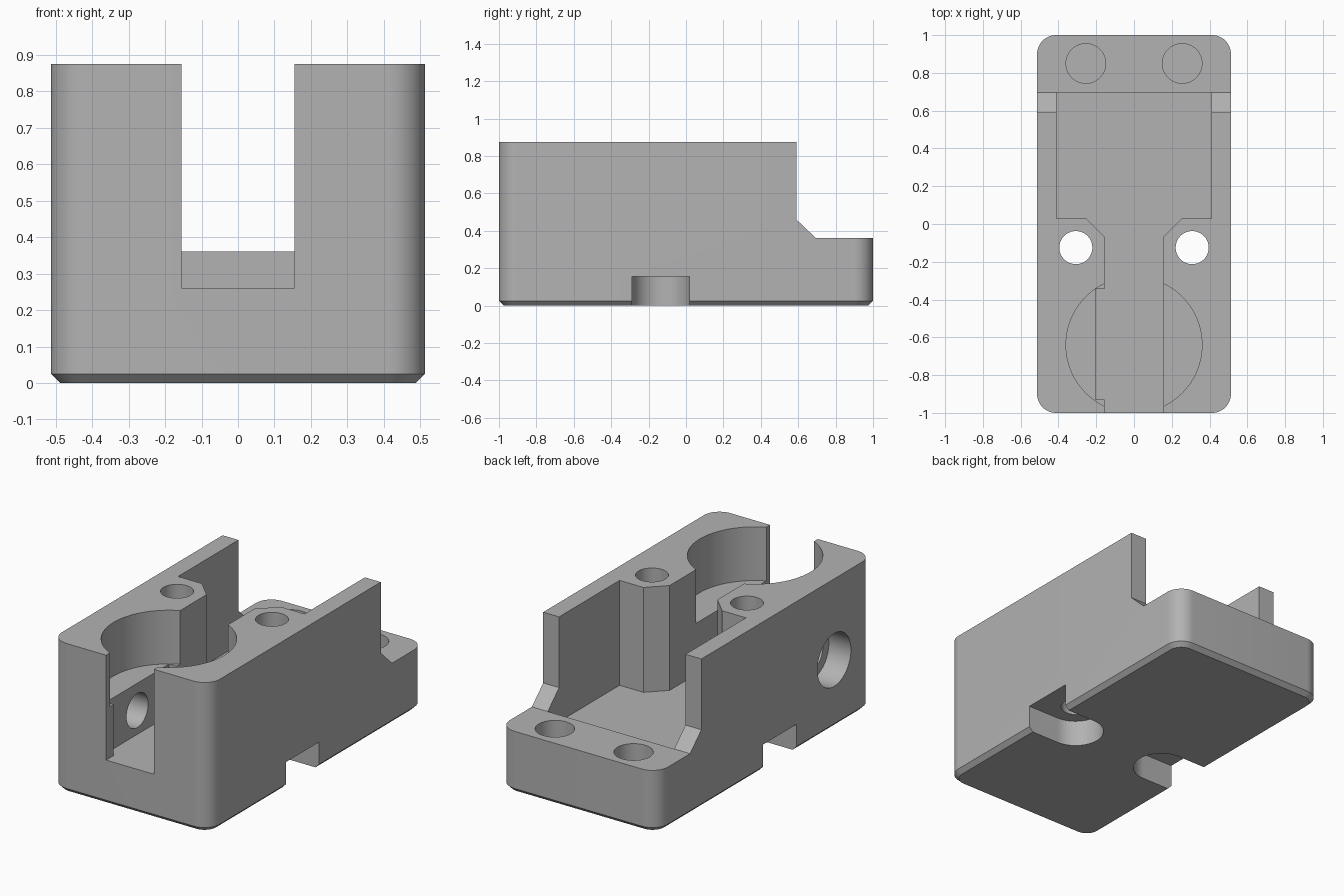
import bpy, bmesh, math
from mathutils import Matrix, Vector

old = bpy.data.objects.get("Cube")
if old:
    bpy.data.objects.remove(old, do_unlink=True)

HALF_W, TOP, FLOOR, SHELF = 0.513, 0.875, 0.26, 0.56

grey = bpy.data.materials.new("plain_grey")
grey.use_nodes = True
grey.diffuse_color = (0.45, 0.45, 0.45, 1)
grey.node_tree.nodes["Principled BSDF"].inputs["Base Color"].default_value = grey.diffuse_color


def loft(name, rings):
    """Closed solid skinned through matching rings of points."""
    bm = bmesh.new()
    loops = [[bm.verts.new(p) for p in ring] for ring in rings]
    n = len(loops[0])
    for a, b in zip(loops, loops[1:]):
        for i in range(n):
            j = (i + 1) % n
            bm.faces.new((a[i], a[j], b[j], b[i]))
    bm.faces.new(loops[0][::-1])
    bm.faces.new(loops[-1])
    bmesh.ops.recalc_face_normals(bm, faces=bm.faces)
    mesh = bpy.data.meshes.new(name)
    bm.to_mesh(mesh)
    bm.free()
    obj = bpy.data.objects.new(name, mesh)
    bpy.context.collection.objects.link(obj)
    return obj


def prism(name, outline, z0, z1):
    return loft(name, [[(x, y, z) for x, y in outline] for z in (z0, z1)])


def arc(cx, cy, r, start, end, steps):
    angles = [math.radians(start + (end - start) * i / steps) for i in range(steps + 1)]
    return [(cx + r * math.cos(a), cy + r * math.sin(a)) for a in angles]


def cylinder(name, x, y, r, z0, z1, sides=64):
    return prism(name, arc(x, y, r, 0, 360, sides)[:-1], z0, z1)


def rounded_block(inset):
    w, d, r = HALF_W - inset, 1 - inset, 0.1 - inset
    pts = []
    for sx, sy, start in ((1, 1, 0), (-1, 1, 90), (-1, -1, 180), (1, -1, 270)):
        pts += arc(sx * (w - r), sy * (d - r), r, start, start + 90, 12)
    return pts


# Main block with rounded upright corners and a chamfered base
levels = ((0.025, 0), (0, 0.025), (0, TOP))
body = loft("mount_body", [[(x, y, z) for x, y in rounded_block(i)] for i, z in levels])
body.data.materials.append(grey)
cutters = []

# Low rear step with sloped shoulder
step = [(0.59, 1.1), (0.59, 0.46), (0.695, 0.36), (1.2, 0.36), (1.2, 1.1)]
cutters.append(loft("rear_step_cutter", [[(x, y, z) for y, z in step] for x in (-0.7, 0.7)]))

# Front channel opening into the wide rear pocket
right = [(0.155, -1.2), (0.155, -0.07), (0.255, 0.03), (0.41, 0.03), (0.41, 0.695)]
left = [(-x, y) for x, y in reversed(right)]
left[-1:-1] = [(-0.155, -0.345), (-0.205, -0.345), (-0.205, -0.93), (-0.155, -0.93)]
cutters.append(prism("channel_cutter", right + left, FLOOR, 1.1))

# Round seat across the channel
cutters.append(cylinder("round_seat_cutter", 0, -0.64, 0.36, SHELF, 1.1, 96))

for side in (-1, 1):
    # Through hole, side notch beneath it, and blind rear socket
    cutters.append(cylinder("bolt_hole_cutter", side * 0.308, -0.125, 0.0875, -0.1, 1.1))
    notch = [(0.7, -0.29), (0.7, 0.02)] + arc(0.31, -0.135, 0.155, 90, 270, 32)
    cutters.append(prism("notch_cutter", [(side * x, y) for x, y in notch], -0.1, 0.155))
    cutters.append(cylinder("rear_socket_cutter", side * 0.255, 0.85, 0.105, 0.15, 0.6))

# Stepped cross hole through one side wall
for name, radius, x0, x1 in (("cross_hole_cutter", 0.1, -0.7, -0.1),
                             ("counterbore_cutter", 0.155, -0.7, -0.37)):
    bore = cylinder(name, 0, 0, radius, x0, x1)
    bore.data.transform(Matrix.Translation(Vector((0, -0.64, 0.4)))
                        @ Matrix.Rotation(math.pi / 2, 4, 'Y'))
    cutters.append(bore)

for cutter in cutters:
    cutter.hide_render = True
    mod = body.modifiers.new(cutter.name, 'BOOLEAN')
    mod.operation, mod.solver, mod.object = 'DIFFERENCE', 'EXACT', cutter

# Bake the cuts and discard the helpers
bpy.context.view_layer.update()
baked = bpy.data.meshes.new_from_object(body.evaluated_get(bpy.context.evaluated_depsgraph_get()))
body.modifiers.clear()
body.data = baked
for cutter in cutters:
    bpy.data.objects.remove(cutter, do_unlink=True)

bpy.ops.object.select_all(action='DESELECT')
body.select_set(True)
bpy.context.view_layer.objects.active = body
bpy.ops.object.shade_smooth_by_angle(angle=math.radians(25))
